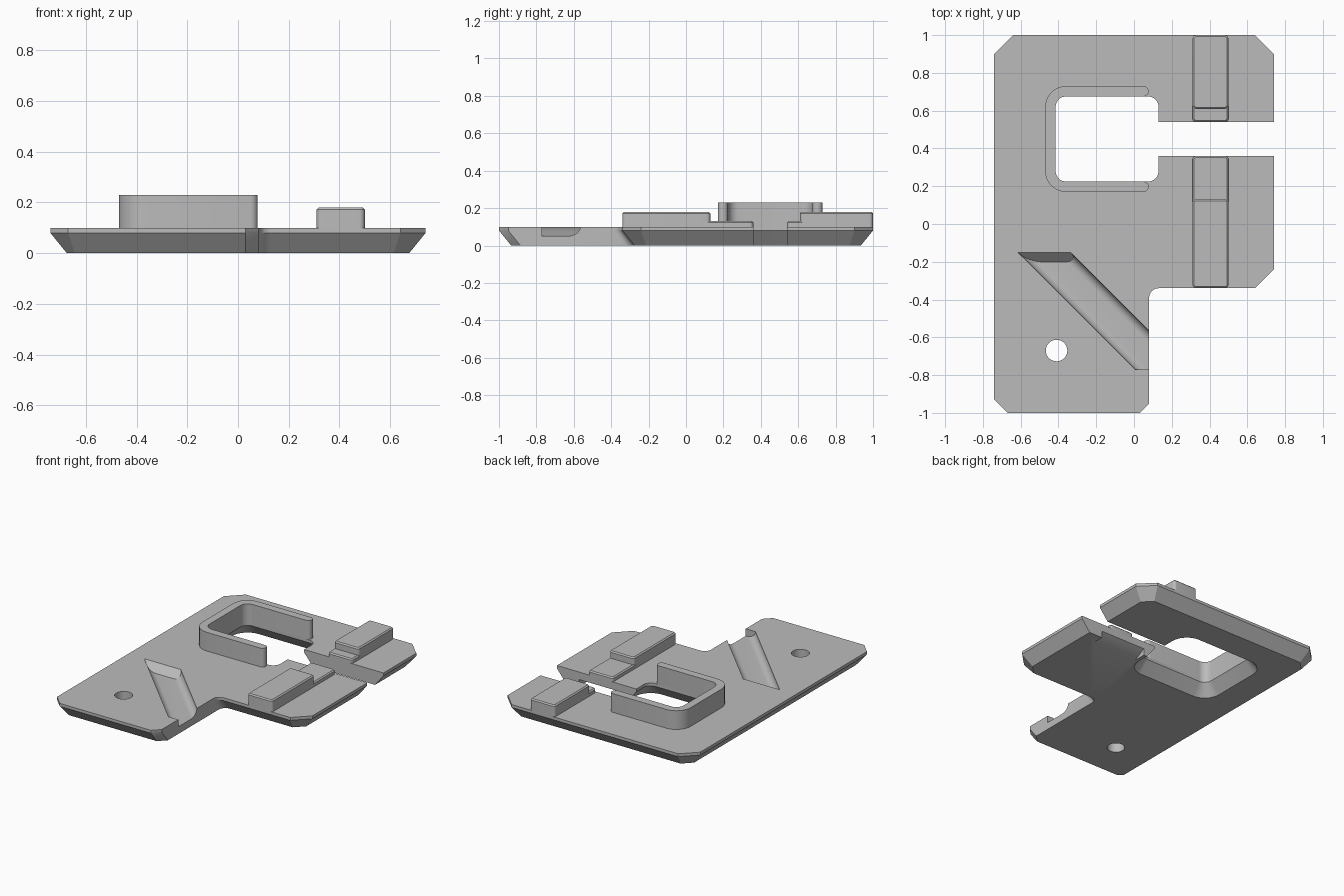
import bpy, bmesh
from math import cos, sin, pi, radians

cube = bpy.data.objects.get("Cube")
if cube:
    bpy.data.objects.remove(cube, do_unlink=True)

grey = bpy.data.materials.new("plain_grey")
grey.use_nodes = True
colour = (0.5, 0.5, 0.5, 1)
grey.diffuse_color = colour
grey.node_tree.nodes["Principled BSDF"].inputs["Base Color"].default_value = colour

TOP, LIP, SLOPE = 0.1, 0.08, 0.065


def loft(name, rings):
    """Join matching rings of points into a closed solid."""
    bm = bmesh.new()
    loops = [[bm.verts.new(p) for p in ring] for ring in rings]
    n = len(loops[0])
    for low, high in zip(loops, loops[1:]):
        for i in range(n):
            j = (i + 1) % n
            bm.faces.new((low[i], low[j], high[j], high[i]))
    bm.faces.new(loops[0][::-1])
    bm.faces.new(loops[-1])
    bmesh.ops.recalc_face_normals(bm, faces=bm.faces)
    mesh = bpy.data.meshes.new(name)
    bm.to_mesh(mesh)
    bm.free()
    mesh.materials.append(grey)
    obj = bpy.data.objects.new(name, mesh)
    bpy.context.collection.objects.link(obj)
    return obj


def at(points, z):
    return [(x, y, z) for x, y in points]


def arc(cx, cy, r, start, end, n=8):
    angles = [radians(start + (end - start) * i / n) for i in range(n + 1)]
    return [(cx + r * cos(a), cy + r * sin(a)) for a in angles]


def rounded(x0, x1, y0, y1, r, grow=0):
    """Rounded rectangle, optionally offset outwards."""
    g = r + grow
    return (arc(x1 - r, y1 - r, g, 0, 90) + arc(x0 + r, y1 - r, g, 90, 180)
            + arc(x0 + r, y0 + r, g, 180, 270) + arc(x1 - r, y0 + r, g, 270, 360))


def smooth(obj):
    bpy.ops.object.select_all(action='DESELECT')
    obj.select_set(True)
    bpy.context.view_layer.objects.active = obj
    bpy.ops.object.shade_smooth_by_angle(angle=radians(30))


def cut(obj, cutter):
    mod = obj.modifiers.new("cut", 'BOOLEAN')
    mod.operation, mod.solver, mod.object = 'DIFFERENCE', 'EXACT', cutter
    bpy.context.view_layer.objects.active = obj
    bpy.ops.object.modifier_apply(modifier=mod.name)
    bpy.data.objects.remove(cutter, do_unlink=True)


# Base plate: upper outline, and lower outline drawn in by the sloping edge
upper = [(-0.74, -0.93), (-0.67, -1), (0.03, -1), (0.08, -0.95)]
upper += arc(0.13, -0.39, 0.05, 180, 90)
upper += [(0.64, -0.34), (0.74, -0.24), (0.74, 0.9), (0.64, 1), (-0.64, 1), (-0.74, 0.9)]
s, k = SLOPE, SLOPE * 0.41
lower = [(-0.74 + s, -0.93 + k), (-0.67 + k, -1 + s), (0.03, -1 + s), (0.08, -0.95 + s)]
lower += arc(0.13, -0.39 + s, 0.05, 180, 90)
lower += [(0.64 - k, -0.34 + s), (0.74 - s, -0.24 + k), (0.74 - s, 0.9 - k),
          (0.64 - k, 1 - s), (-0.64 + k, 1 - s), (-0.74 + s, 0.9 - k)]
plate = loft("base_plate", [at(lower, 0), at(upper, LIP), at(upper, TOP)])

# Window, flared underneath
win = (-0.415, 0.13, 0.225, 0.675, 0.055)
cut(plate, loft("window_cutter", [at(rounded(*win, grow=2 * s), -LIP),
                                  at(rounded(*win), LIP), at(rounded(*win), 0.3)]))

# Slot from the window to the right edge
slot = [(0, 0.36), (1, 0.36), (1, 0.54), (0, 0.54)]
cut(plate, loft("slot_cutter", [at(slot, -0.1), at(slot, 0.3)]))

# Small relief under the edge of the slot
cut(plate, loft("relief_cutter", [[(x, 0.24, -0.02), (x, 0.4, -0.02), (x, 0.4, 0.07)]
                                  for x in (0.22, 0.57)]))

# Round hole
hole = arc(-0.41, -0.67, 0.057, 0, 348.75, 31)
cut(plate, loft("hole_cutter", [at(hole, -0.1), at(hole, 0.3)]))

# Diagonal groove with rounded bottom corners and a sloping inner end
section = [(0, 0.13)] + [(0.07 + 0.07 * cos(a), TOP + 0.05 * sin(a))
                         for a in [pi + pi / 2 * i / 8 for i in range(9)]]
section += [(0.28 - x, z) for x, z in reversed(section)]


def groove_ring(y, lean):
    ring = []
    for x, z in section:
        yy = y - (TOP - z) * lean
        ring.append((-0.765 - yy + x, yy, z))
    return ring


cut(plate, loft("groove_cutter", [groove_ring(-0.15, 1), groove_ring(-0.77, 0)]))
smooth(plate)

# Upright wall around three sides of the window
wall = (arc(0.05, 0.7025, 0.0275, -90, 90) + arc(-0.36, 0.62, 0.11, 90, 180)
        + arc(-0.36, 0.28, 0.11, 180, 270) + arc(0.05, 0.1975, 0.0275, -90, 90)
        + arc(-0.36, 0.28, 0.055, 270, 180) + arc(-0.36, 0.62, 0.055, 180, 90))
smooth(loft("window_wall", [at(wall, TOP), at(wall, 0.23)]))

# Stepped blocks either side of the slot
blocks = {"front_block": (-0.34, 0.13, 0.18), "front_block_step": (0.05, 0.36, 0.13),
          "rear_block": (0.61, 1, 0.18), "rear_block_step": (0.54, 0.7, 0.13)}
for name, (y0, y1, z) in blocks.items():
    box = (0.31, 0.5, y0, y1, 0.02)
    smooth(loft(name, [at(rounded(*box), TOP - 0.01), at(rounded(*box), z - 0.008),
                       at(rounded(*box, grow=-0.008), z)]))
